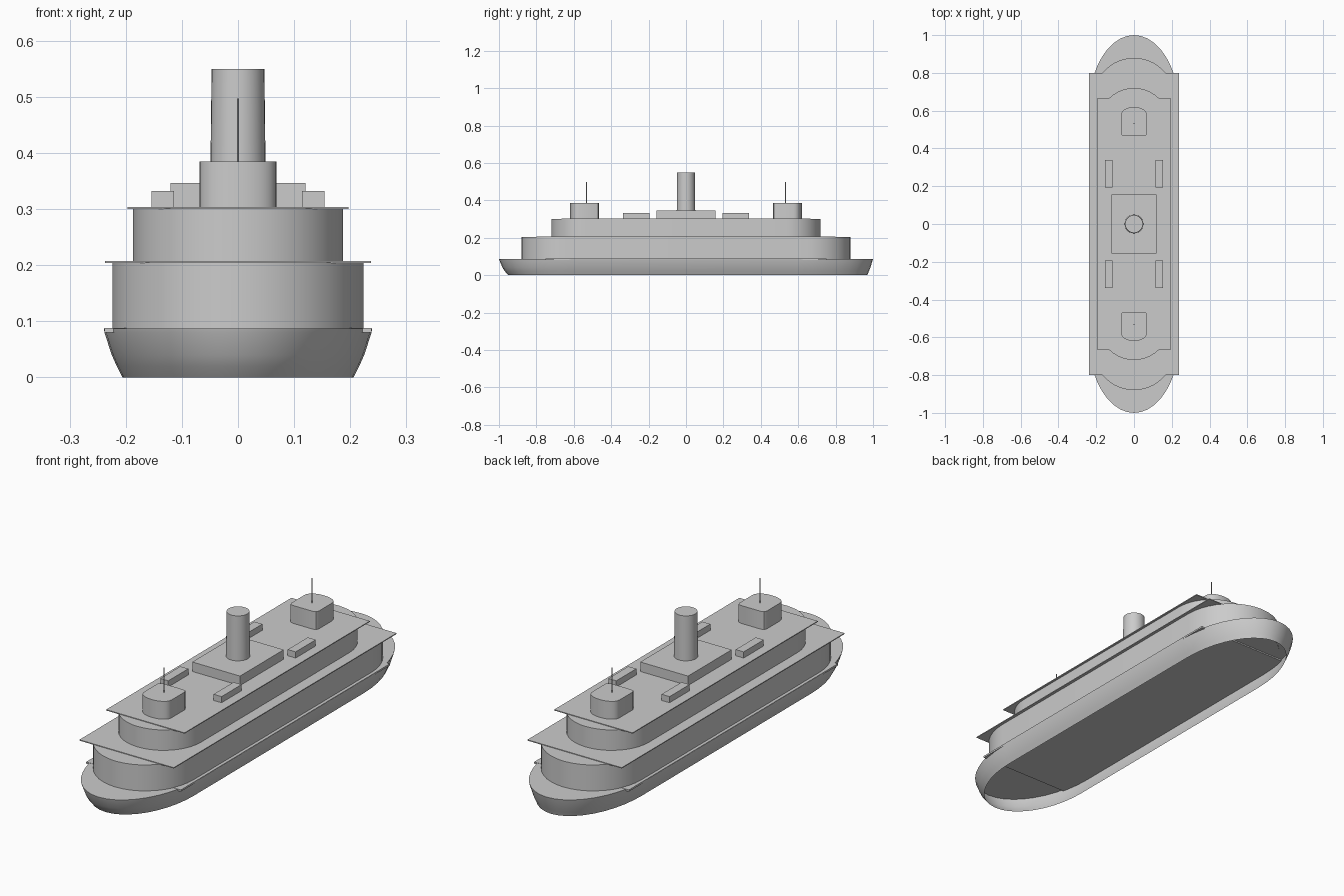
import bpy, bmesh
from math import sin, cos, pi, radians

cube = bpy.data.objects.get("Cube")
if cube:
    bpy.data.objects.remove(cube, do_unlink=True)

grey = bpy.data.materials.new("plain grey")
grey.use_nodes = True
grey.diffuse_color = (0.6, 0.6, 0.6, 1)
grey.node_tree.nodes["Principled BSDF"].inputs["Base Color"].default_value = (0.6, 0.6, 0.6, 1)


def loft(name, rings, smooth=True, bottom=True):
    """Skin a shape through (z, outline) rings, closed on top."""
    bm = bmesh.new()
    loops = [[bm.verts.new((x, y, z)) for x, y in outline] for z, outline in rings]
    n = len(loops[0])
    for low, high in zip(loops, loops[1:]):
        for i in range(n):
            j = (i + 1) % n
            bm.faces.new((low[i], low[j], high[j], high[i]))
    bm.faces.new(loops[-1])
    if bottom:
        bm.faces.new(loops[0][::-1])
    bmesh.ops.recalc_face_normals(bm, faces=bm.faces)
    mesh = bpy.data.meshes.new(name)
    bm.to_mesh(mesh)
    bm.free()
    mesh.materials.append(grey)
    obj = bpy.data.objects.new(name, mesh)
    bpy.context.collection.objects.link(obj)
    if smooth:
        bpy.ops.object.select_all(action="DESELECT")
        obj.select_set(True)
        bpy.context.view_layer.objects.active = obj
        bpy.ops.object.shade_smooth_by_angle(angle=radians(35))
    return obj


def double_ended(half_width, straight, back_reach, front_reach, steps=20):
    """Straight sides with half-ellipse ends."""
    out = []
    for side, reach in ((1, back_reach), (-1, front_reach)):
        for i in range(steps + 1):
            a = pi * i / steps
            out.append((side * half_width * cos(a), side * (straight + reach * sin(a))))
    return out


def box(name, x0, x1, y0, y1, z0, z1):
    rect = [(x0, y0), (x1, y0), (x1, y1), (x0, y1)]
    return loft(name, [(z0, rect), (z1, rect)], smooth=False)


def circle(r, y=0, n=32):
    return [(r * cos(2 * pi * i / n), y + r * sin(2 * pi * i / n)) for i in range(n)]


# Hollow hull shell, open underneath, with the main deck closing its top
loft("hull", [(0, double_ended(0.206, 0.61, 0.36, 0.34)),
              (0.02, double_ended(0.216, 0.61, 0.367, 0.358)),
              (0.04, double_ended(0.225, 0.61, 0.376, 0.371)),
              (0.08, double_ended(0.238, 0.61, 0.388, 0.388)),
              (0.087, double_ended(0.239, 0.61, 0.39, 0.39))], bottom=False)
box("main_deck_plate", -0.238, 0.238, -0.75, 0.75, 0.08, 0.088)

# Two stepped deckhouses, each under a rectangular deck plate
for name, z0, z1, shape, px, py in (
        ("lower", 0.086, 0.205, (0.224, 0.64, 0.24, 0.24), 0.237, 0.8),
        ("upper", 0.207, 0.301, (0.187, 0.533, 0.187, 0.187), 0.197, 0.665)):
    outline = double_ended(*shape)
    loft(name + "_deckhouse", [(z0, outline), (z1, outline)])
    box(name + "_deck_plate", -px, px, -py, py, z1 - 0.001, z1 + 0.003)

# Engine casing and funnel
box("engine_casing", -0.12, 0.12, -0.157, 0.157, 0.303, 0.347)
loft("funnel", [(0.346, circle(0.0495)), (0.55, circle(0.047))])

# Wheelhouse and mast at each end, deck lockers at each corner
for end, label in ((-1, "front"), (1, "back")):
    half = [(0.05, 0.465), (0.064, 0.47), (0.069, 0.48)]
    half += [(0.069 * cos(a * pi / 16), 0.572 + 0.047 * sin(a * pi / 16) ** 0.8)
             for a in range(8)]
    outline = half + [(0, 0.619)] + [(-x, y) for x, y in reversed(half)]
    outline = [(x, end * y) for x, y in outline]
    loft(label + "_wheelhouse", [(0.303, outline), (0.385, outline)])
    mast = circle(0.002, end * 0.532, 8)
    loft(label + "_mast", [(0.384, mast), (0.497, mast)])
    for side, hand in ((-1, "right"), (1, "left")):
        xs = sorted((side * 0.114, side * 0.154))
        ys = sorted((end * 0.194, end * 0.338))
        box(f"{label}_{hand}_locker", *xs, *ys, 0.303, 0.332)
